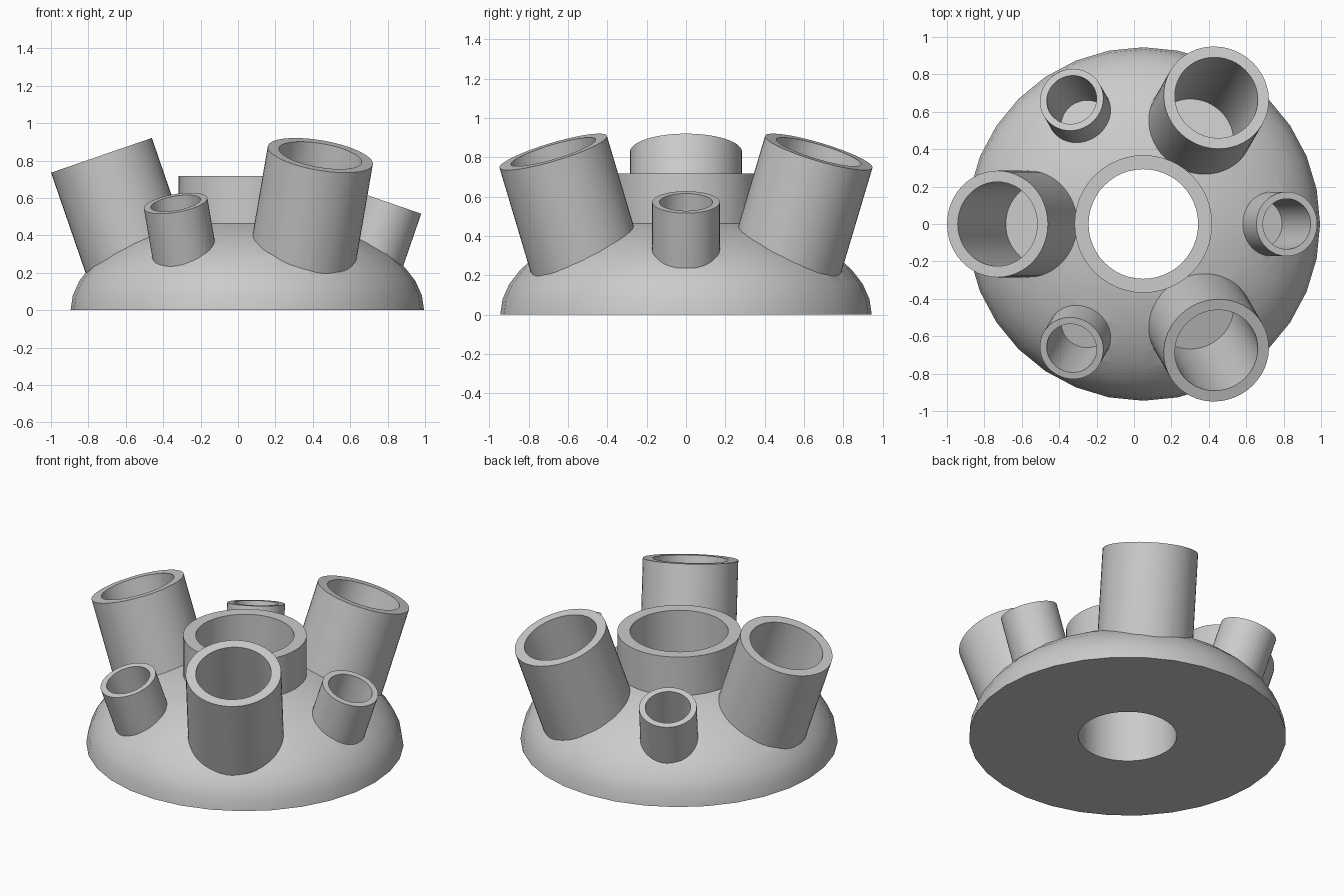
import bpy
import bmesh
from math import radians, sin, cos
from mathutils import Matrix, Vector

if "Cube" in bpy.data.objects:
    bpy.data.objects.remove(bpy.data.objects["Cube"], do_unlink=True)

CENTRE = Vector((0.05, 0, 0))
TILT = radians(19)

grey = bpy.data.materials.new("plain grey")
grey.use_nodes = True
grey.diffuse_color = (0.6, 0.6, 0.6, 1)
grey.node_tree.nodes["Principled BSDF"].inputs["Base Color"].default_value = (0.6, 0.6, 0.6, 1)


def make_object(name, bm):
    bmesh.ops.recalc_face_normals(bm, faces=bm.faces)
    mesh = bpy.data.meshes.new(name)
    bm.to_mesh(mesh)
    bm.free()
    mesh.materials.append(grey)
    obj = bpy.data.objects.new(name, mesh)
    bpy.context.collection.objects.link(obj)
    return obj


def rod(name, radius, low, high, matrix):
    """Solid cylinder along local z from low to high."""
    bm = bmesh.new()
    bmesh.ops.create_cone(bm, cap_ends=True, segments=48, radius1=radius, radius2=radius,
                          depth=high - low,
                          matrix=matrix @ Matrix.Translation((0, 0, (low + high) / 2)))
    return make_object(name, bm)


def combine(target, other, operation):
    """Apply a boolean, then discard the operand."""
    other.hide_render = True
    mod = target.modifiers.new(operation, "BOOLEAN")
    mod.operation = operation
    mod.solver = "EXACT"
    mod.object = other
    bpy.context.view_layer.objects.active = target
    bpy.ops.object.modifier_apply(modifier=mod.name)
    bpy.data.objects.remove(other, do_unlink=True)


def mouth_frame(angle, reach, height):
    """Frame at a tube mouth, its z axis leaning outward."""
    a = radians(angle)
    spot = CENTRE + Vector((reach * cos(a), reach * sin(a), height))
    return Matrix.Translation(spot) @ Matrix.Rotation(a, 4, "Z") @ Matrix.Rotation(TILT, 4, "Y")


# Flattened half-sphere base with a flat underside
bm = bmesh.new()
bmesh.ops.create_uvsphere(bm, u_segments=32, v_segments=20, radius=1,
                          matrix=Matrix.Translation(CENTRE) @ Matrix.Diagonal((0.945, 0.945, 0.505, 1)))
bmesh.ops.bisect_plane(bm, geom=bm.verts[:] + bm.edges[:] + bm.faces[:], dist=1e-5,
                       plane_co=(0, 0, 0), plane_no=(0, 0, 1), clear_inner=True)
bmesh.ops.holes_fill(bm, edges=[e for e in bm.edges if e.is_boundary], sides=0)
body = make_object("domed_tube_holder", bm)

# Three large and three small tubes: angles, reach, height, outer, inner, root, floor
rings = [
    ((60, 180, 300), 0.78, 0.828, 0.285, 0.225, 0.76, 0.79),
    ((0, 120, 240), 0.767, 0.572, 0.172, 0.135, 0.45, 0.47),
]
bores = []
for angles, reach, height, outer, inner, root, floor in rings:
    for angle in angles:
        frame = mouth_frame(angle, reach, height)
        combine(body, rod("tube", outer, -root, 0, frame), "UNION")
        bores.append((inner, -floor, 0.1, frame))

# Central collar and its through hole
upright = Matrix.Translation(CENTRE)
combine(body, rod("collar", 0.368, 0.2, 0.717, upright), "UNION")
bores.append((0.293, -0.2, 1.0, upright))

# Hollow out every tube and the collar
for bore in bores:
    combine(body, rod("bore_cutter", *bore), "DIFFERENCE")

bpy.ops.object.select_all(action="DESELECT")
body.select_set(True)
bpy.context.view_layer.objects.active = body
bpy.ops.object.shade_smooth_by_angle(angle=radians(30))
